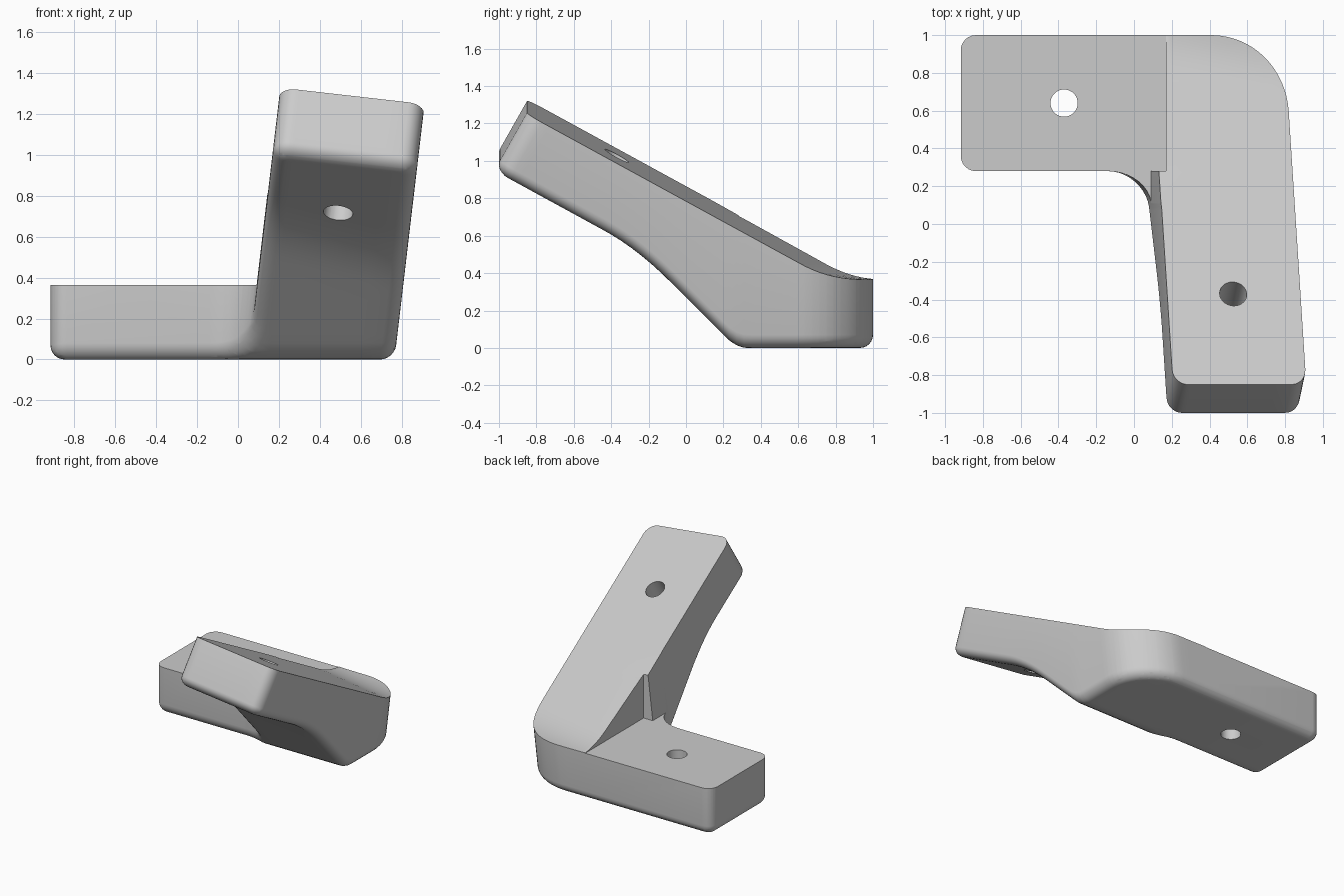
import bpy, bmesh, math
from mathutils import Vector

cube = bpy.data.objects.get("Cube")
if cube:
    bpy.data.objects.remove(cube, do_unlink=True)

LEAN = 0.118      # sideways lean of the arm per unit of height
SLOPE = 0.5536    # fall of the arm towards the back
BASE_H = 0.365
ROUND = 0.07      # rounding of the lower edges


def clamp(v):
    return max(0.0, min(1.0, v))


def smooth_max(a, b, k):
    return max(a, b) + max(k - abs(a - b), 0) ** 2 / (4 * k)


def smooth_min(a, b, k):
    return -smooth_max(-a, -b, k)


def top_height(x, y):
    plane = (0.882 - SLOPE * y - 0.114 * x) / (1 + 0.114 * LEAN)
    return smooth_max(BASE_H + 0.001, plane, 0.08)


def under_height(x, y):
    arm = (0.473 - SLOPE * y - 0.114 * x) / (1 + 0.114 * LEAN)
    return smooth_max(0, smooth_min(arm, 0.27 - y, 0.08), 0.06)


def filleted(corners):
    """Right-angled outline with each corner rounded by its own radius."""
    pts = []
    for i, (x, y, r, n) in enumerate(corners):
        p = Vector((x, y))
        d1 = (p - Vector(corners[i - 1][:2])).normalized()
        d2 = (Vector(corners[(i + 1) % len(corners)][:2]) - p).normalized()
        c = p - r * d1 + r * d2
        for k in range(n + 1):
            a = math.pi / 2 * k / n
            pts.append(c + r * (d1 * math.sin(a) - d2 * math.cos(a)))
    return pts


def inset(pts, d):
    out = []
    for i, p in enumerate(pts):
        a = (p - pts[i - 1]).normalized()
        b = (pts[(i + 1) % len(pts)] - p).normalized()
        n = Vector((-a.y - b.y, a.x + b.x)).normalized()
        out.append(p + n * d / max(0.5, n.dot(Vector((-a.y, a.x)))))
    return out


def make_object(name, bm):
    bmesh.ops.recalc_face_normals(bm, faces=bm.faces)
    mesh = bpy.data.meshes.new(name)
    bm.to_mesh(mesh)
    bm.free()
    obj = bpy.data.objects.new(name, mesh)
    bpy.context.collection.objects.link(obj)
    return obj


# Bracket body: L-shaped outline with a rounded lower edge
outline = filleted([(-0.917, 0.28, 0.08, 6), (0.05, 0.28, 0.19, 10),
                    (0.05, -0.85, 0.08, 6), (0.765, -0.85, 0.08, 6),
                    (0.765, 1.0, 0.40, 16), (-0.917, 1.0, 0.08, 6)])
rings = [(0, 1.0)]
for k in range(7):
    a = math.pi / 2 * k / 6
    rings.append((ROUND * (1 - math.cos(a)), ROUND * (1 - math.sin(a))))
bm = bmesh.new()
loops = [[bm.verts.new((p.x, p.y, z)) for p in inset(outline, d)] for d, z in rings]
count = len(outline)
for low, high in zip(loops[1:], loops):
    for i in range(count):
        j = (i + 1) % count
        bm.faces.new((low[i], low[j], high[j], high[i]))
bm.faces.new(loops[0])
bm.faces.new(loops[-1][::-1])

# Slices that let the body bend
cuts = [((0, -0.81 + 0.04 * k, 0), (0, 1, 0)) for k in range(46)]
cuts += [((x, 0, 0), (1, 0, 0)) for x in (0.15, 0.3, 0.45, 0.6)]
for co, no in cuts:
    bmesh.ops.bisect_plane(bm, geom=bm.verts[:] + bm.edges[:] + bm.faces[:],
                           dist=1e-5, plane_co=co, plane_no=no)

# Raise the arm, square its free end to the slope, lean its sides
for v in bm.verts:
    x, y, lift = v.co
    if lift > 0.5:
        z = top_height(x, y)
    else:
        y -= clamp(-y / 0.45) * 0.424 * (0.41 - lift)
        z = under_height(x, y) + lift
    v.co = (x + LEAN * z * clamp((x + 0.15) / 0.2), y, z)
bmesh.ops.triangulate(bm, faces=[f for f in bm.faces if len(f.verts) > 3])
bracket = make_object("bracket", bm)


def prism(name, section, y0, y1):
    bm = bmesh.new()
    a = [bm.verts.new((x, y0, z)) for x, z in section]
    b = [bm.verts.new((x, y1, z)) for x, z in section]
    bm.faces.new(a)
    bm.faces.new(b)
    for i in range(len(a)):
        j = (i + 1) % len(a)
        bm.faces.new((a[i], a[j], b[j], b[i]))
    return make_object(name, bm)


def hole(name, centre, axis):
    bm = bmesh.new()
    bmesh.ops.create_cone(bm, cap_ends=True, segments=40, radius1=0.072,
                          radius2=0.072, depth=1.1)
    obj = make_object(name, bm)
    obj.rotation_euler = Vector(axis).to_track_quat('Z', 'Y').to_euler()
    obj.location = centre
    return obj


# Cutters: space above the base, space above the inner fillet, screw holes
side = 0.048
cutters = [
    prism("base_space", [(-1.5, BASE_H), (0.17, BASE_H), (0.17, 2), (-1.5, 2)], 0.28, 1.5),
    prism("fillet_space", [(-1.5, BASE_H), (side + LEAN * BASE_H, BASE_H),
                           (side + LEAN * 2, 2), (-1.5, 2)], 0.07, 0.3),
    hole("base_hole", (-0.37, 0.64, 0.2), (0, 0, 1)),
    hole("arm_hole", (0.525, -0.37, 1.027), (0.114, SLOPE, 1)),
]
bpy.context.view_layer.objects.active = bracket
for cutter in cutters:
    cutter.hide_render = True
    mod = bracket.modifiers.new(cutter.name, 'BOOLEAN')
    mod.operation = 'DIFFERENCE'
    mod.solver = 'EXACT'
    mod.object = cutter
    bpy.context.view_layer.update()
    bpy.ops.object.modifier_apply(modifier=mod.name)
    bpy.data.objects.remove(cutter, do_unlink=True)

# Colour and shading
grey = bpy.data.materials.new("light_grey")
grey.use_nodes = True
colour = (0.6, 0.6, 0.6, 1)
grey.diffuse_color = colour
grey.node_tree.nodes["Principled BSDF"].inputs["Base Color"].default_value = colour
bracket.data.materials.clear()
bracket.data.materials.append(grey)
bpy.ops.object.select_all(action='DESELECT')
bracket.select_set(True)
bpy.ops.object.shade_smooth_by_angle(angle=math.radians(30))
